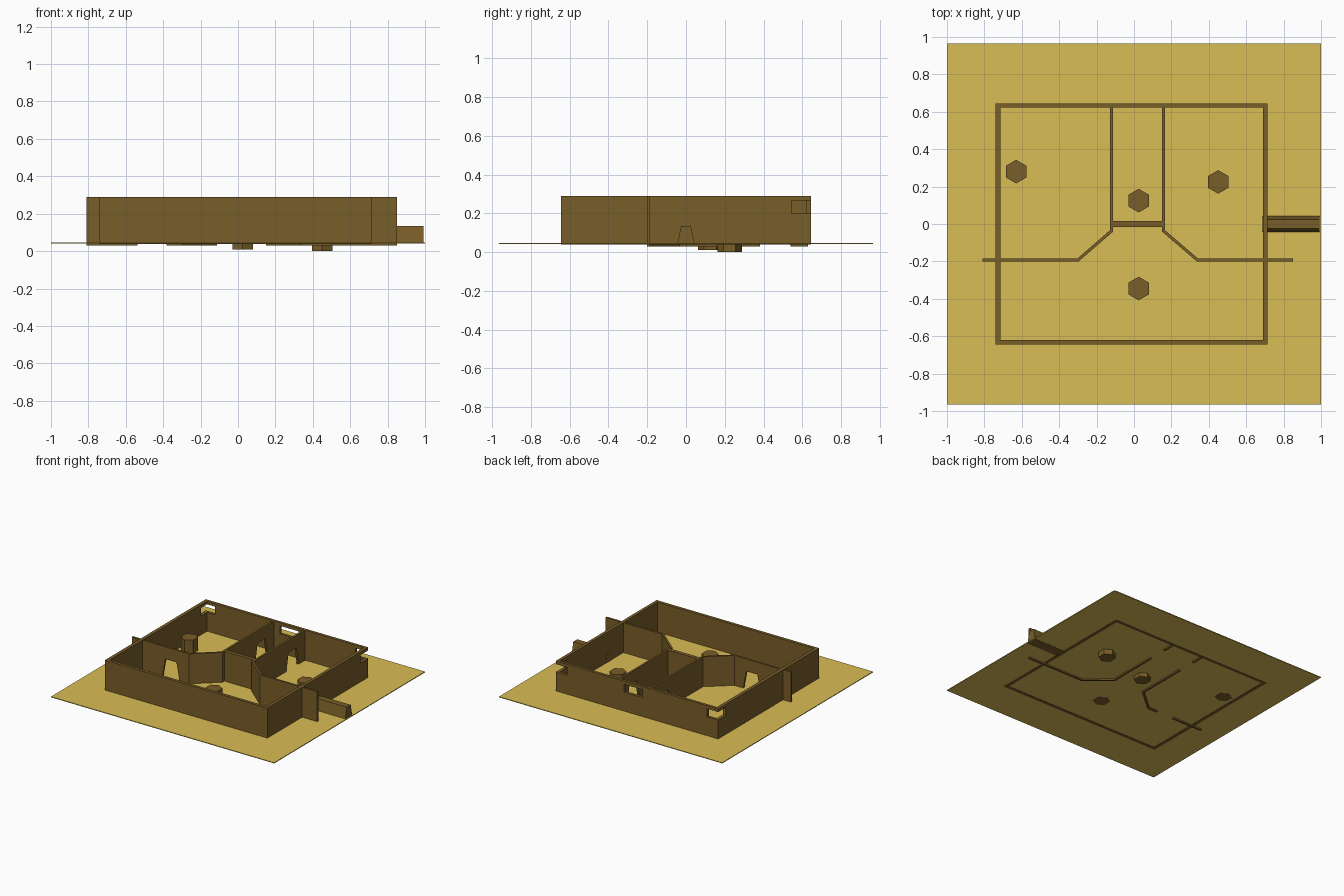
import bpy, bmesh
from math import pi, cos, sin
from mathutils import Vector, Matrix

if "Cube" in bpy.data.objects:
    bpy.data.objects.remove(bpy.data.objects["Cube"])


def material(name, color):
    m = bpy.data.materials.new(name)
    m.diffuse_color = (*color, 1)
    m.use_nodes = True
    m.node_tree.nodes["Principled BSDF"].inputs["Base Color"].default_value = m.diffuse_color
    return m


SAND = material("sand", (0.70, 0.51, 0.09))
CLAY = material("clay", (0.19, 0.11, 0.022))
AXES = {  # profile (u, v) and extrusion w mapped to x, y, z
    "z": lambda u, v, w: (u, v, w),
    "x": lambda u, v, w: (w, u, v),
    "y": lambda u, v, w: (u, w, v),
}


def prism(name, pts, lo, hi, axis="z", mat=CLAY):
    """Extrude a closed profile along an axis."""
    bm = bmesh.new()
    place = AXES[axis]
    a = [bm.verts.new(place(u, v, lo)) for u, v in pts]
    b = [bm.verts.new(place(u, v, hi)) for u, v in pts]
    bm.faces.new(a)
    bm.faces.new(b)
    for i in range(len(pts)):
        j = (i + 1) % len(pts)
        bm.faces.new((a[i], a[j], b[j], b[i]))
    bmesh.ops.recalc_face_normals(bm, faces=bm.faces)
    me = bpy.data.meshes.new(name)
    bm.to_mesh(me)
    bm.free()
    me.materials.append(mat)
    ob = bpy.data.objects.new(name, me)
    bpy.context.collection.objects.link(ob)
    return ob


def box(name, x0, x1, y0, y1, z0, z1, mat=CLAY):
    return prism(name, [(x0, y0), (x1, y0), (x1, y1), (x0, y1)], z0, z1, mat=mat)


def path_wall(name, path, width, z0, z1):
    """Wall with mitred corners along an open path."""
    p = [Vector(q) for q in path]
    left, right = [], []
    for i, q in enumerate(p):
        dirs = []
        if i > 0:
            dirs.append((q - p[i - 1]).normalized())
        if i < len(p) - 1:
            dirs.append((p[i + 1] - q).normalized())
        normals = [Vector((-d.y, d.x)) for d in dirs]
        m = sum(normals, Vector((0, 0))).normalized()
        off = m * (width / 2 / m.dot(normals[0]))
        left.append(q + off)
        right.append(q - off)
    return prism(name, [tuple(v) for v in left + right[::-1]], z0, z1)


def cut(target, cutters):
    for c in cutters:
        c.hide_render = True
        mod = target.modifiers.new("cut", "BOOLEAN")
        mod.operation, mod.solver, mod.object = "DIFFERENCE", "EXACT", c
    dg = bpy.context.evaluated_depsgraph_get()
    me = bpy.data.meshes.new_from_object(target.evaluated_get(dg))
    target.modifiers.clear()
    target.data = me
    for c in cutters:
        bpy.data.objects.remove(c)


def doorway(center, lo, hi, axis):
    return prism("door_cutter", [(center - 0.08, 0), (center + 0.08, 0), (center + 0.077, 0.045),
                                 (center + 0.05, 0.19), (center - 0.05, 0.19),
                                 (center - 0.077, 0.045)], lo, hi, axis)


TOP = 0.29

# Ground slab
box("ground", -1, 1, -0.965, 0.965, 0.041, 0.047, SAND)

# Outer walls, with windows in the back corners and back middle
outer = box("outer_wall", -0.74, 0.715, -0.645, 0.645, 0.039, TOP)
cut(outer, [
    box("room_cutter", -0.713, 0.69, -0.62, 0.622, -0.1, 0.5),
    box("left_window_cutter", -0.8, -0.64, 0.545, 0.7, 0.20, 0.265),
    box("right_window_cutter", 0.615, 0.8, 0.545, 0.7, 0.20, 0.265),
    box("middle_window_cutter", -0.06, 0.105, 0.55, 0.7, 0.20, 0.265),
])

# Bent inner walls with tapered doorways
left_wall = path_wall("left_inner_wall", [(-0.81, -0.193), (-0.30, -0.193), (-0.12, -0.037),
                                          (-0.12, 0.63)], 0.016, 0.03, TOP - 0.001)
cut(left_wall, [doorway(-0.46, -0.3, -0.1, "y"), doorway(0.46, -0.2, -0.05, "x")])
right_wall = path_wall("right_inner_wall", [(0.85, -0.193), (0.34, -0.193), (0.158, -0.037),
                                            (0.158, 0.63)], 0.016, 0.03, TOP - 0.001)
cut(right_wall, [doorway(0.46, 0.1, 0.25, "x")])

# Cross wall between the bent walls
box("cross_wall", -0.115, 0.153, -0.015, 0.015, 0.043, TOP - 0.002)

# Tapered entrance passage on the right
prism("passage", [(-0.045, 0.04), (0.045, 0.04), (0.025, 0.135), (-0.025, 0.135)],
      0.688, 0.992, "x")

# Six-sided posts
for i, (x, y, z) in enumerate([(-0.63, 0.28, 0.039), (0.025, 0.125, 0.01),
                               (0.45, 0.225, 0.0), (0.025, -0.345, 0.039)]):
    hexagon = [(x + 0.063 * cos(pi / 2 + k * pi / 3), y + 0.063 * sin(pi / 2 + k * pi / 3))
               for k in range(6)]
    prism(f"post_{i + 1}", hexagon, z, z + 0.115)
